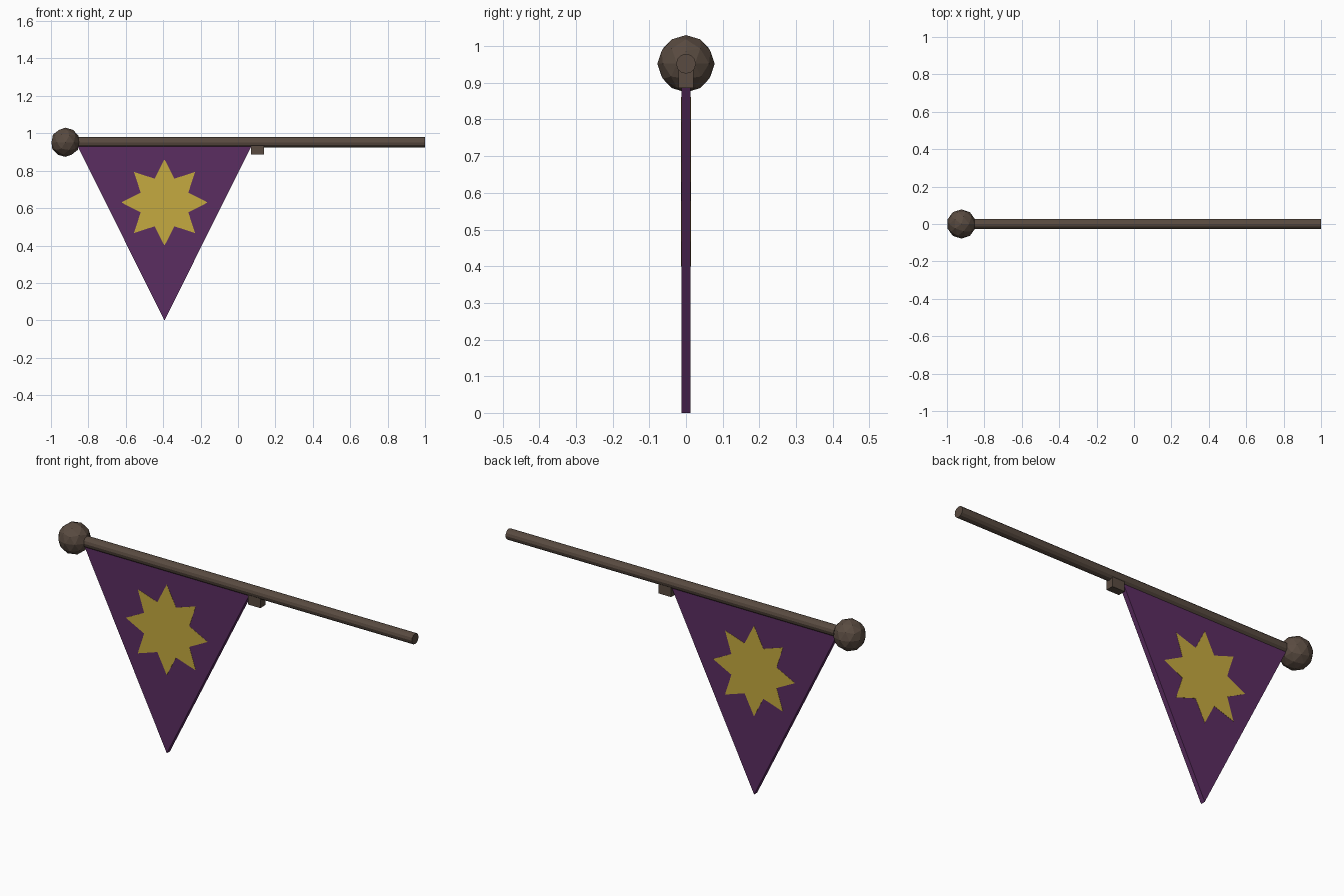
import bpy, bmesh
from math import sin, cos, pi

if "Cube" in bpy.data.objects:
    bpy.data.objects.remove(bpy.data.objects["Cube"])


def material(name, color):
    m = bpy.data.materials.new(name)
    m.diffuse_color = (*color, 1)
    m.use_nodes = True
    m.node_tree.nodes["Principled BSDF"].inputs["Base Color"].default_value = m.diffuse_color
    return m


wood = material("dark_wood", (0.10, 0.07, 0.052))
purple = material("purple_cloth", (0.105, 0.026, 0.12))
gold = material("gold_cloth", (0.56, 0.40, 0.05))


def finish(name, mat):
    ob = bpy.context.object
    ob.name = name
    ob.data.materials.append(mat)
    return ob


def slab(name, outline, half, mat):
    """Extrude an x-z outline symmetrically along y."""
    bm = bmesh.new()
    face = bm.faces.new([bm.verts.new((x, -half, z)) for x, z in outline])
    ext = bmesh.ops.extrude_face_region(bm, geom=[face])
    verts = [v for v in ext["geom"] if isinstance(v, bmesh.types.BMVert)]
    bmesh.ops.translate(bm, verts=verts, vec=(0, 2 * half, 0))
    bmesh.ops.recalc_face_normals(bm, faces=bm.faces[:])
    me = bpy.data.meshes.new(name)
    bm.to_mesh(me)
    bm.free()
    me.materials.append(mat)
    ob = bpy.data.objects.new(name, me)
    bpy.context.collection.objects.link(ob)


POLE_Z = 0.952

# Horizontal pole
bpy.ops.mesh.primitive_cylinder_add(vertices=12, radius=0.027, depth=1.9,
                                    location=(0.05, 0, POLE_Z), rotation=(0, pi / 2, 0))
finish("pole", wood)

# Faceted ball at the pole end
bpy.ops.mesh.primitive_ico_sphere_add(subdivisions=2, radius=0.078,
                                      location=(-0.923, 0, POLE_Z))
finish("finial_ball", wood)

# Small peg under the pole that stops the flag
bpy.ops.mesh.primitive_cube_add(size=1, location=(0.105, 0, 0.911))
finish("flag_stop", wood).scale = (0.07, 0.04, 0.05)

# Triangular pennant
slab("pennant", [(-0.86, 0.935), (-0.393, 0.0), (0.074, 0.935)], 0.0125, purple)

# Eight-pointed star showing on both faces
star = []
for i in range(16):
    r = 0.138 if i % 2 else 0.231
    star.append((-0.393 + r * sin(i * pi / 8), 0.63 + r * cos(i * pi / 8)))
slab("star_emblem", star, 0.0135, gold)
